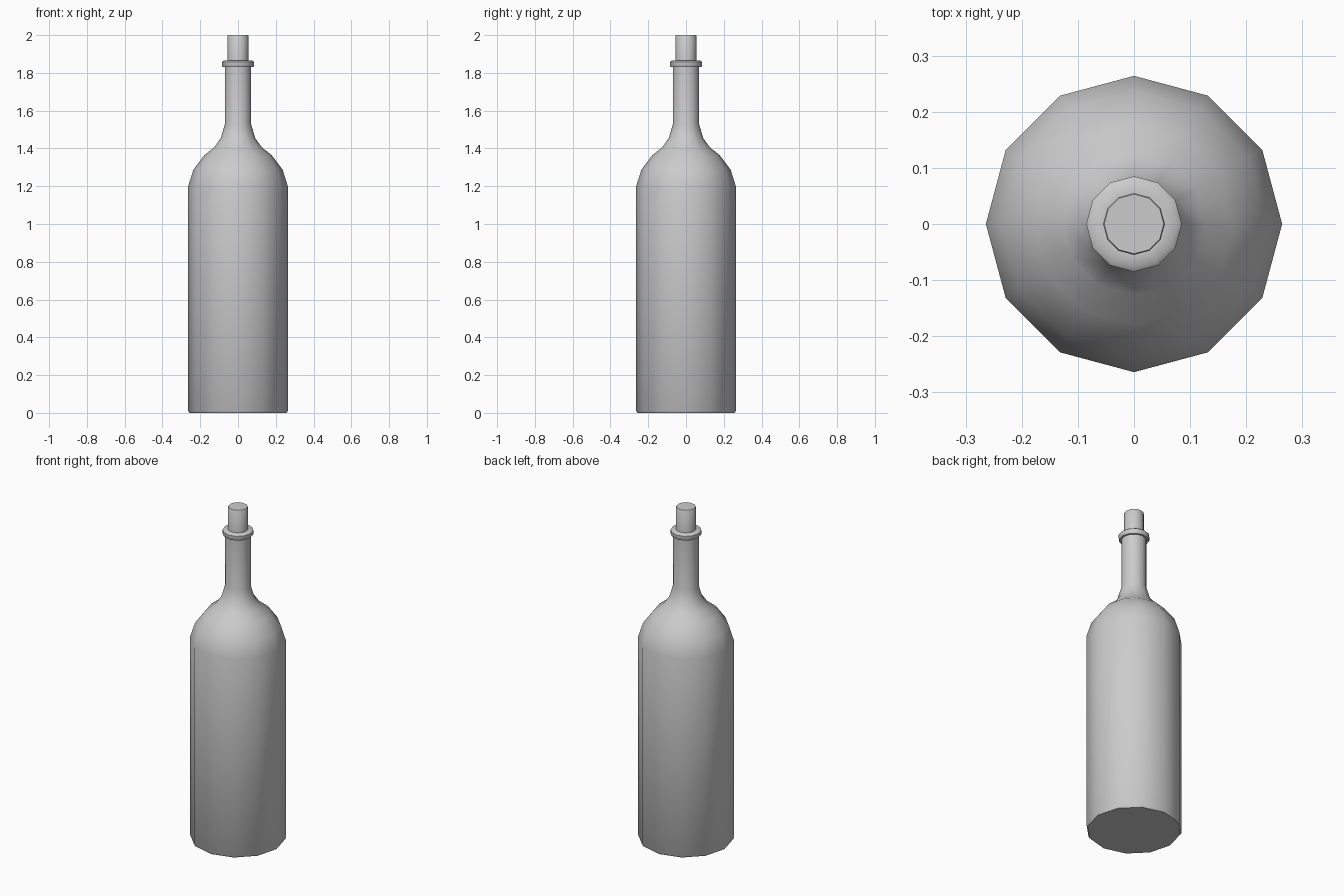
import bpy, bmesh, math

if "Cube" in bpy.data.objects:
    bpy.data.objects.remove(bpy.data.objects["Cube"])

SIDES = 12


def lathe(name, profile, cap_bottom=True, cap_top=True):
    """Revolve (radius, height) pairs around z into a 12-sided solid."""
    bm = bmesh.new()
    rings = []
    for r, z in profile:
        rings.append([bm.verts.new((r * math.cos(2 * math.pi * i / SIDES),
                                    r * math.sin(2 * math.pi * i / SIDES), z))
                      for i in range(SIDES)])
    for low, high in zip(rings, rings[1:]):
        for i in range(SIDES):
            j = (i + 1) % SIDES
            bm.faces.new((low[i], low[j], high[j], high[i]))
    if cap_bottom:
        bm.faces.new(rings[0][::-1])
    if cap_top:
        bm.faces.new(rings[-1])
    mesh = bpy.data.meshes.new(name)
    bm.to_mesh(mesh)
    bm.free()
    obj = bpy.data.objects.new(name, mesh)
    bpy.context.collection.objects.link(obj)
    bpy.ops.object.select_all(action='DESELECT')
    obj.select_set(True)
    bpy.context.view_layer.objects.active = obj
    bpy.ops.object.shade_smooth_by_angle(angle=math.radians(40))
    return obj


# Bottle: base, body, shoulder, neck, lip ring
lathe("bottle", [
    (0.257, 0.0), (0.264, 0.01),
    (0.264, 1.2), (0.236, 1.288), (0.178, 1.365), (0.127, 1.405),
    (0.091, 1.455), (0.070, 1.527),
    (0.070, 1.83), (0.081, 1.83), (0.085, 1.836),
    (0.085, 1.858), (0.076, 1.865), (0.055, 1.865),
], cap_top=False)

# Cork seated in the mouth
lathe("cork", [(0.055, 1.84), (0.055, 1.997), (0.053, 2.0)])
